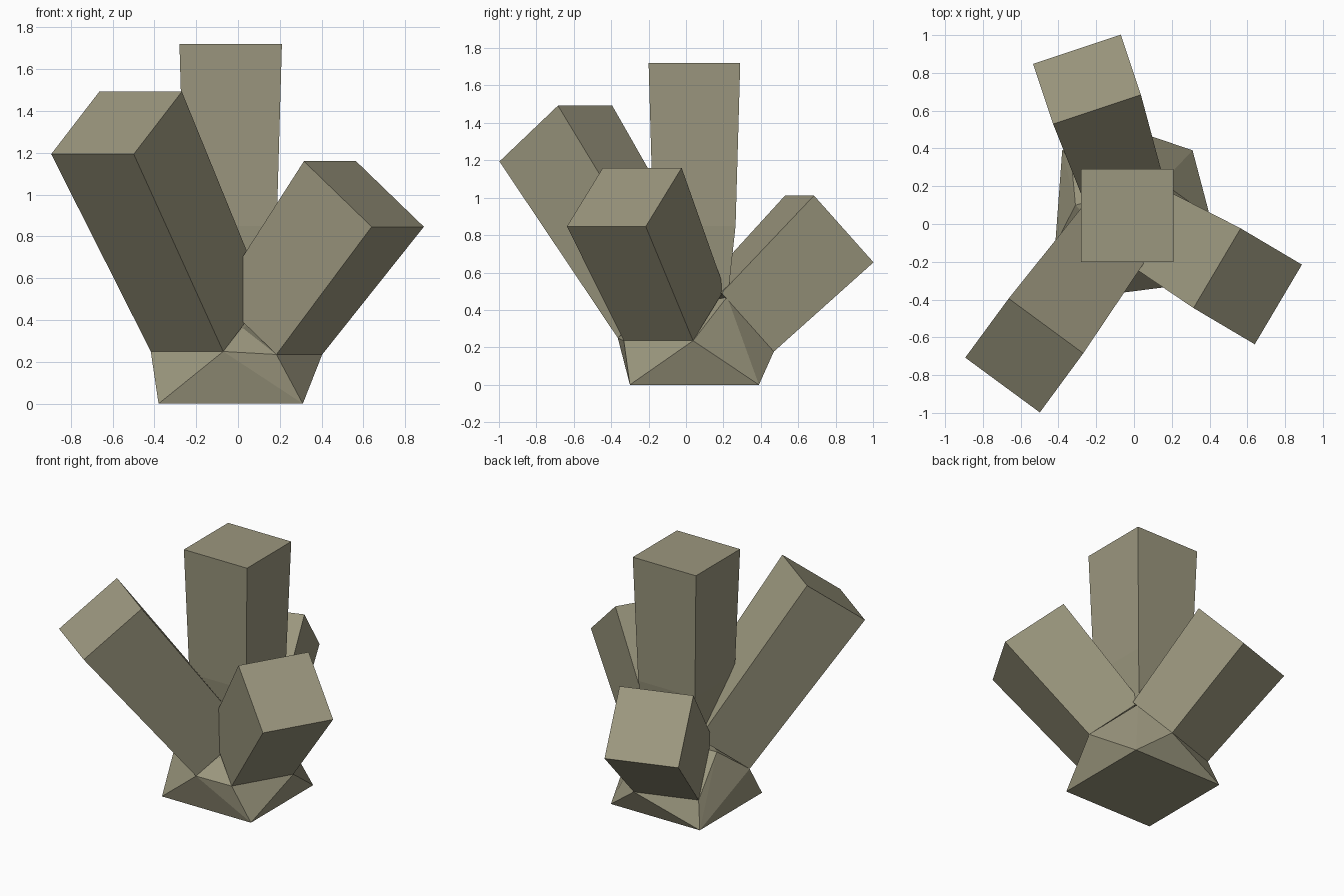
import bpy, bmesh
from mathutils import Vector

if "Cube" in bpy.data.objects:
    bpy.data.objects.remove(bpy.data.objects["Cube"])

mat = bpy.data.materials.new("dry_wood")
mat.diffuse_color = (0.33, 0.31, 0.21, 1)
mat.use_nodes = True
mat.node_tree.nodes["Principled BSDF"].inputs["Base Color"].default_value = mat.diffuse_color


def add_object(name, bm):
    bmesh.ops.recalc_face_normals(bm, faces=bm.faces[:])
    mesh = bpy.data.meshes.new(name)
    bm.to_mesh(mesh)
    bm.free()
    mesh.materials.append(mat)
    obj = bpy.data.objects.new(name, mesh)
    bpy.context.collection.objects.link(obj)
    return obj


def loft(name, rings):
    """Closed prism through a list of four-cornered rings."""
    bm = bmesh.new()
    rings = [[bm.verts.new(p) for p in ring] for ring in rings]
    for a, b in zip(rings, rings[1:]):
        for i in range(4):
            j = (i + 1) % 4
            bm.faces.new((a[i], a[j], b[j], b[i]))
    bm.faces.new(rings[0][::-1])
    bm.faces.new(rings[-1])
    return add_object(name, bm)


def square(centre, half, side=Vector((1, 0, 0)), up=Vector((0, 1, 0))):
    c = Vector(centre)
    return [c + half * (sx * side + sy * up)
            for sx, sy in ((-1, -1), (1, -1), (1, 1), (-1, 1))]


# Three slanted branches, slightly wider at the cut ends
branches = {
    "front_left_branch": ((-0.143, -0.10, 0.381), (-0.581, -0.696, 1.343)),
    "right_branch": ((0.151, -0.063, 0.373), (0.602, -0.33, 1.003)),
    "back_branch": ((-0.081, 0.262, 0.334), (-0.249, 0.766, 0.833)),
}
low_corners = []
for name, (start, end) in branches.items():
    d = (Vector(end) - Vector(start)).normalized()
    side = Vector((0, 0, 1)).cross(d).normalized()
    up = d.cross(side)
    inner = square(start, 0.215, side, up)
    loft(name, [inner, square(end, 0.245, side, up)])
    low_corners += sorted(inner, key=lambda p: p.z)[:2]

# Upright trunk
axis = (-0.035, 0.045)
loft("trunk", [square((*axis, z), h)
               for z, h in ((0.48, 0.18), (0.85, 0.22), (1.72, 0.245))])

# Faceted foot joining the square base to the branch undersides
crotches = [Vector((0.025, -0.24, 0.36)), Vector((0.15, 0.22, 0.47)),
            Vector((-0.31, 0.10, 0.42))]
bm = bmesh.new()
for p in square((*axis, 0), 0.345) + low_corners + crotches:
    bm.verts.new(p)
bmesh.ops.convex_hull(bm, input=bm.verts[:])
add_object("foot", bm)
